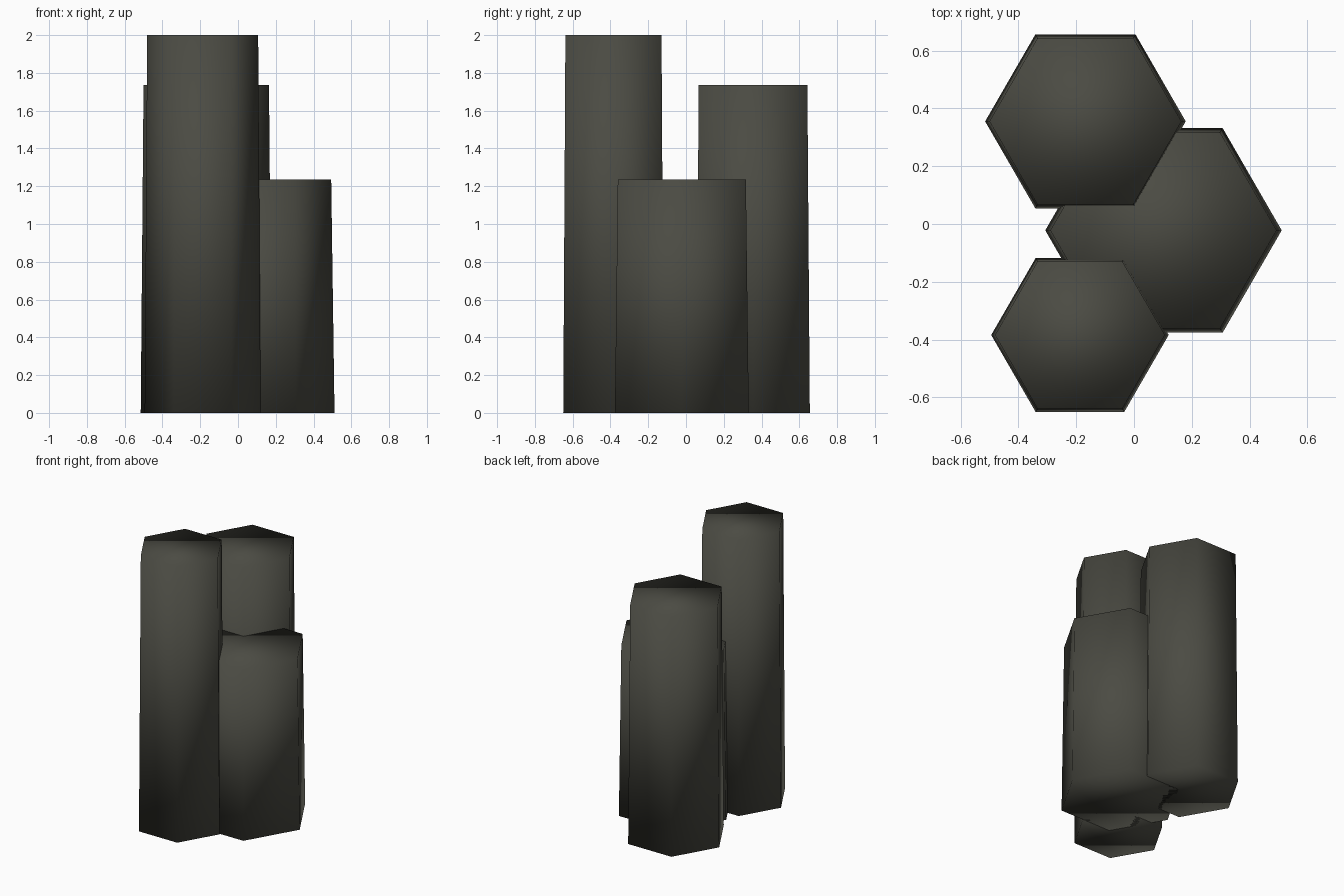
import bpy

if "Cube" in bpy.data.objects:
    bpy.data.objects.remove(bpy.data.objects["Cube"])

stone = bpy.data.materials.new("dark basalt")
stone.diffuse_color = (0.07, 0.07, 0.056, 1)
stone.use_nodes = True
stone.node_tree.nodes["Principled BSDF"].inputs["Base Color"].default_value = stone.diffuse_color


def column(name, x, y, radius, height):
    # Six-sided column with a slight taper toward the top
    bpy.ops.mesh.primitive_cone_add(vertices=6, radius1=radius, radius2=radius * 0.957,
                                    depth=height, end_fill_type='NGON',
                                    location=(x, y, height / 2))
    ob = bpy.context.object
    ob.name = name
    # Put a corner on the x axis, flat sides facing front and back
    for v in ob.data.vertices:
        v.co.x, v.co.y = -v.co.y, v.co.x
    ob.data.materials.append(stone)
    bpy.ops.object.shade_smooth()


column("back_column", -0.168, 0.355, 0.347, 1.735)
column("middle_column", 0.102, -0.022, 0.409, 1.235)
column("front_column", -0.187, -0.384, 0.307, 2.0)
